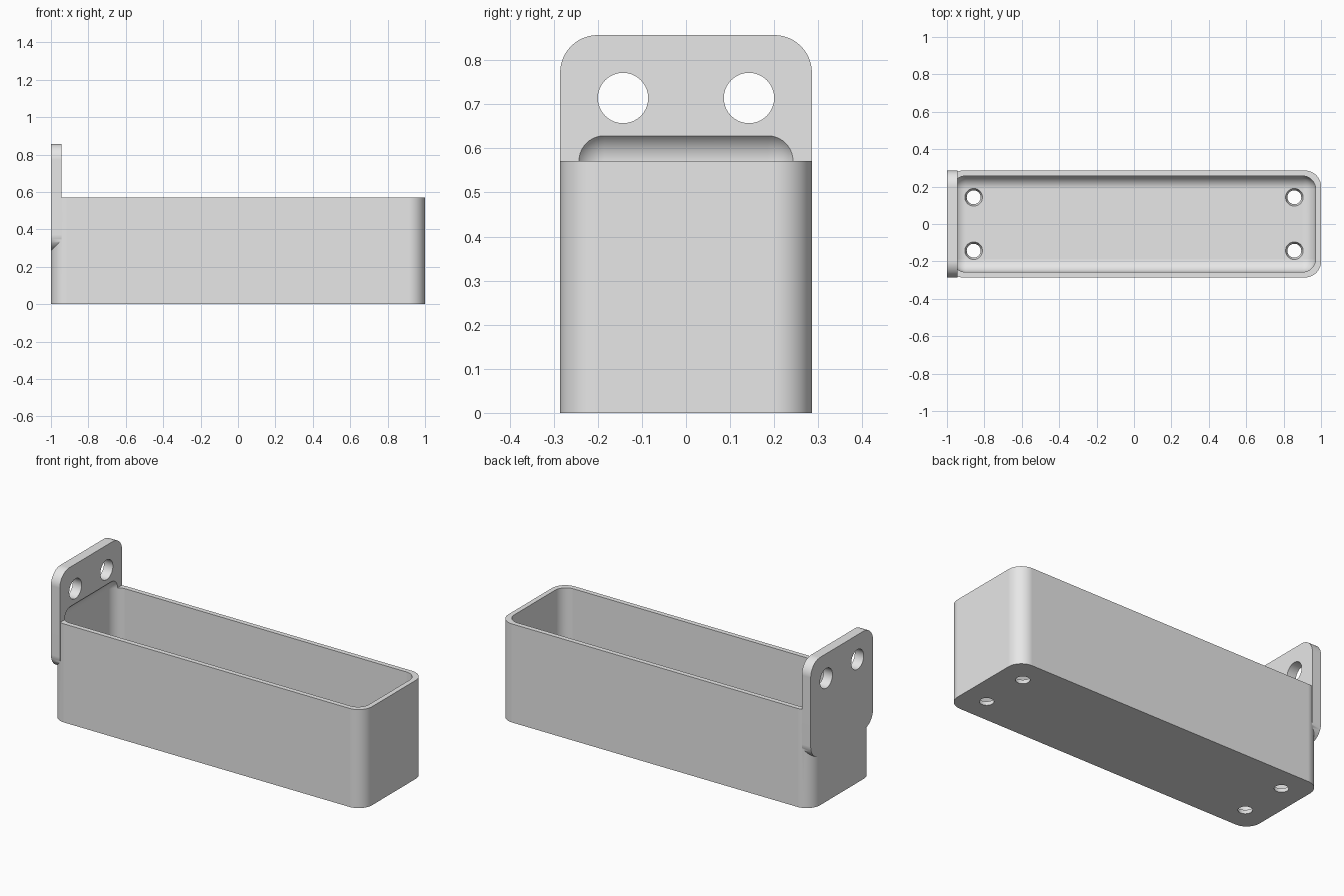
import bpy
import bmesh
from math import radians, sin, cos, pi
from mathutils import Vector, Matrix

cube = bpy.data.objects.get("Cube")
if cube:
    bpy.data.objects.remove(cube, do_unlink=True)

MM = 2 / 70                       # one design unit
LENGTH, WIDTH, HEIGHT = 70 * MM, 20 * MM, 20 * MM
WALL, PLATE, TOP = 1 * MM, 2 * MM, 30 * MM
CORNER, FILLET = 3 * MM, 2.5 * MM

grey = bpy.data.materials.new("plain grey")
grey.use_nodes = True
grey.diffuse_color = (0.8, 0.8, 0.8, 1)
grey.node_tree.nodes["Principled BSDF"].inputs["Base Color"].default_value = (0.8, 0.8, 0.8, 1)


def make(name, bm):
    bmesh.ops.recalc_face_normals(bm, faces=bm.faces)
    mesh = bpy.data.meshes.new(name)
    bm.to_mesh(mesh)
    bm.free()
    mesh.materials.append(grey)
    obj = bpy.data.objects.new(name, mesh)
    bpy.context.collection.objects.link(obj)
    return obj


def rounded_box(name, low, high, radius, axis=None, segments=12):
    """Box with edges along one axis rounded, or all edges if axis is None."""
    low, high = Vector(low), Vector(high)
    bm = bmesh.new()
    bmesh.ops.create_cube(bm, size=1)
    for v in bm.verts:
        v.co = (low + high) / 2 + v.co * (high - low)
    edges = [e for e in bm.edges if axis is None
             or abs((e.verts[1].co - e.verts[0].co).normalized()[axis]) > 0.9]
    bmesh.ops.bevel(bm, geom=edges, offset=radius, offset_type='OFFSET',
                    segments=segments, profile=0.5, affect='EDGES')
    return make(name, bm)


def cone(name, centre, r1, r2, depth, turn=Matrix()):
    bm = bmesh.new()
    bmesh.ops.create_cone(bm, cap_ends=True, segments=40, radius1=r1, radius2=r2,
                          depth=depth, matrix=Matrix.Translation(centre) @ turn)
    return make(name, bm)


def boolean(target, tool, operation):
    mod = target.modifiers.new(operation, 'BOOLEAN')
    mod.operation, mod.solver, mod.object = operation, 'EXACT', tool
    bpy.context.view_layer.objects.active = target
    bpy.ops.object.modifier_apply(modifier=mod.name)
    bpy.data.objects.remove(tool, do_unlink=True)


# Outer tray body and the mounting plate on its end
tray = rounded_box("tray_with_mounting_plate", (-LENGTH / 2, -WIDTH / 2, 0),
                   (LENGTH / 2, WIDTH / 2, HEIGHT), CORNER, axis=2)
plate = rounded_box("plate", (-LENGTH / 2, -WIDTH / 2, 10 * MM),
                    (-LENGTH / 2 + PLATE, WIDTH / 2, TOP), CORNER, axis=0)
boolean(tray, plate, 'UNION')

# Filleted cavity, which also scoops into the plate above the rim
cavity = rounded_box("cavity", (-LENGTH / 2 + WALL, -WIDTH / 2 + WALL, WALL),
                     (LENGTH / 2 - WALL, WIDTH / 2 - WALL, HEIGHT + FILLET), FILLET)
boolean(tray, cavity, 'DIFFERENCE')

for side in (-1, 1):
    # Screw holes through the plate
    hole = cone("screw_hole", (-LENGTH / 2 + PLATE / 2, side * 5 * MM, 25 * MM),
                2 * MM, 2 * MM, 3 * PLATE, Matrix.Rotation(pi / 2, 4, 'Y'))
    boolean(tray, hole, 'DIFFERENCE')
    # Tapered drain holes through the floor
    for end in (-1, 1):
        drain = cone("drain_hole", (end * 30 * MM, side * 5 * MM, WALL / 2),
                     0.95 * MM, 2 * MM, 3 * WALL)
        boolean(tray, drain, 'DIFFERENCE')

# Smooth curves, crisp edges
bpy.ops.object.select_all(action='DESELECT')
tray.select_set(True)
bpy.context.view_layer.objects.active = tray
bpy.ops.object.shade_smooth_by_angle(angle=radians(30))
weighted = tray.modifiers.new("even shading", 'WEIGHTED_NORMAL')
weighted.keep_sharp = True
